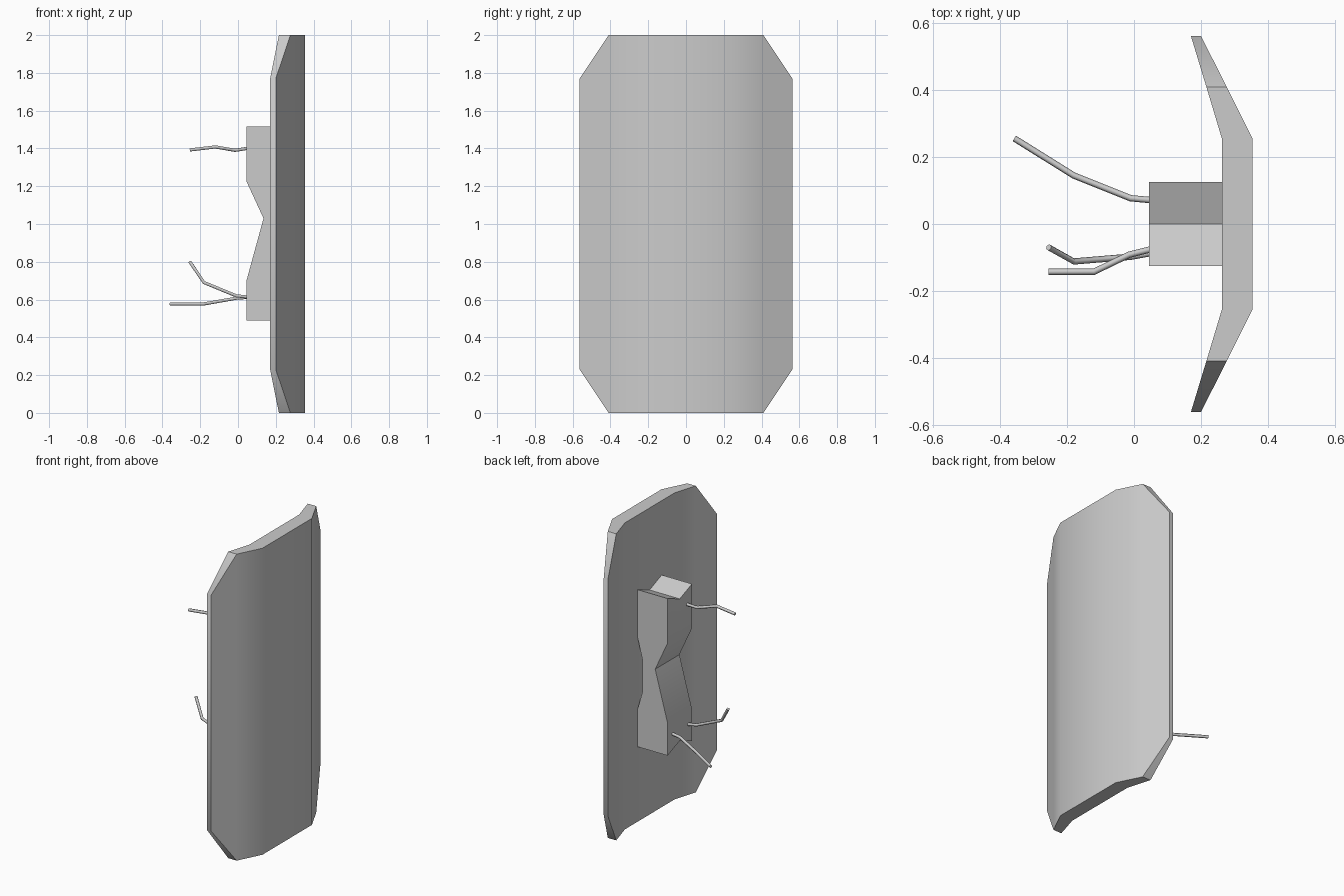
import bpy, bmesh, math

if "Cube" in bpy.data.objects:
    bpy.data.objects.remove(bpy.data.objects["Cube"])


def shade(obj, angle):
    bpy.ops.object.select_all(action='DESELECT')
    obj.select_set(True)
    bpy.context.view_layer.objects.active = obj
    bpy.ops.object.shade_smooth_by_angle(angle=math.radians(angle))


def loft(name, sections, angle=40):
    """Skin closed rings of equal length and cap both ends."""
    bm = bmesh.new()
    rings = [[bm.verts.new(p) for p in s] for s in sections]
    n = len(rings[0])
    for a, b in zip(rings, rings[1:]):
        for i in range(n):
            j = (i + 1) % n
            bm.faces.new((a[i], a[j], b[j], b[i]))
    bm.faces.new(rings[0])
    bm.faces.new(rings[-1][::-1])
    bmesh.ops.recalc_face_normals(bm, faces=bm.faces)
    mesh = bpy.data.meshes.new(name)
    bm.to_mesh(mesh)
    bm.free()
    obj = bpy.data.objects.new(name, mesh)
    bpy.context.collection.objects.link(obj)
    shade(obj, angle)
    return obj


# Bent panel with clipped corners: (y, inner x, outer x, bottom z)
half = [(0.255, 0.263, 0.355, 0.0),
        (0.41, 0.2165, 0.2775, 0.0),
        (0.563, 0.17, 0.20, 0.23)]
columns = [(-y, a, b, z) for y, a, b, z in reversed(half)] + half
loft("shield_panel", [[(a, y, z), (b, y, z), (b, y, 2 - z), (a, y, 2 - z)]
                      for y, a, b, z in columns])

# Grip block on the inner side, waisted in the middle, ends dished at centre
profile = [(0.266, 0.49), (0.045, 0.49), (0.045, 0.70), (0.135, 1.03),
           (0.045, 1.225), (0.045, 1.515), (0.266, 1.515),
           (0.266, 1.22), (0.225, 1.06), (0.225, 0.865), (0.266, 0.72)]


def grip_ring(y, dish):
    return [(x, y, min(max(z, 0.49 + dish), 1.515 - dish)) for x, z in profile]


loft("grip_block", [grip_ring(-0.125, 0), grip_ring(0, 0.05), grip_ring(0.125, 0)])

# Thin bent rods reaching out from the grip
rods = {
    "upper_rod": [(0.08, -0.07, 1.405), (0.045, -0.077, 1.40), (-0.015, -0.092, 1.39),
                  (-0.12, -0.143, 1.408), (-0.255, -0.143, 1.392)],
    "lower_rod_raised": [(0.08, -0.085, 0.612), (0.045, -0.088, 0.614),
                         (-0.01, -0.098, 0.62), (-0.18, -0.112, 0.69),
                         (-0.255, -0.07, 0.80)],
    "lower_rod_long": [(0.08, 0.071, 0.612), (0.045, 0.072, 0.611),
                       (-0.01, 0.077, 0.607), (-0.18, 0.145, 0.577),
                       (-0.358, 0.256, 0.577)],
}
for name, points in rods.items():
    curve = bpy.data.curves.new(name, 'CURVE')
    curve.dimensions = '3D'
    curve.bevel_depth = 0.0095
    curve.bevel_resolution = 1
    curve.use_fill_caps = True
    spline = curve.splines.new('POLY')
    spline.points.add(len(points) - 1)
    for p, co in zip(spline.points, points):
        p.co = (*co, 1)
    rod = bpy.data.objects.new(name, curve)
    bpy.context.collection.objects.link(rod)
    bpy.ops.object.select_all(action='DESELECT')
    rod.select_set(True)
    bpy.context.view_layer.objects.active = rod
    bpy.ops.object.convert(target='MESH')
    shade(bpy.context.view_layer.objects.active, 65)
